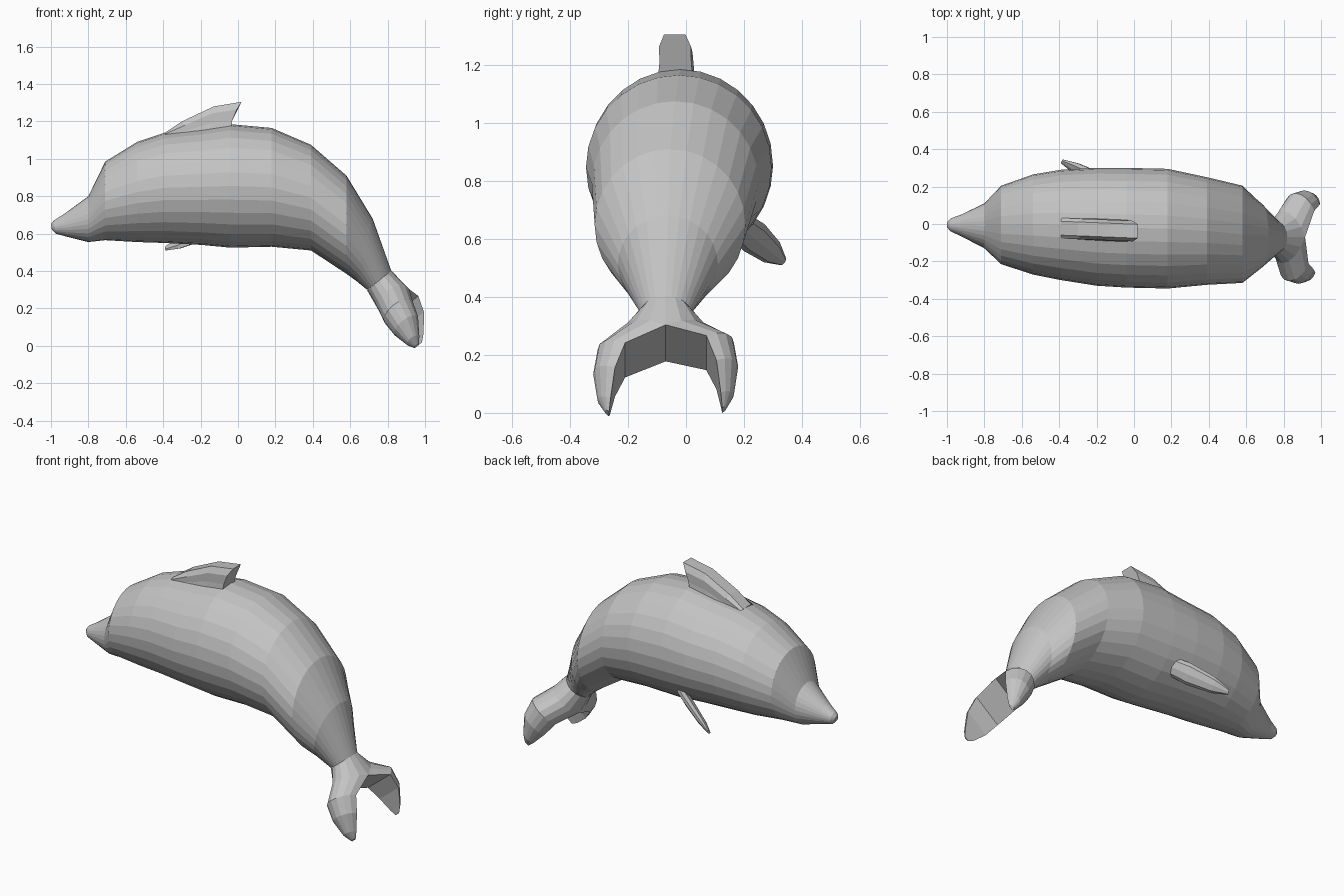
import bpy, math
from mathutils import Vector

if "Cube" in bpy.data.objects:
    bpy.data.objects.remove(bpy.data.objects["Cube"])

skin = bpy.data.materials.new("grey_skin")
skin.diffuse_color = (0.55, 0.55, 0.55, 1)
skin.use_nodes = True
skin.node_tree.nodes["Principled BSDF"].inputs["Base Color"].default_value = skin.diffuse_color


def loft(name, rings, skip=lambda j, i: False, cap_start=True):
    """Skin a list of equal-length point rings and close the ends."""
    n = len(rings[0])
    verts = [p for r in rings for p in r]
    faces = [(j * n + i, j * n + (i + 1) % n, (j + 1) * n + (i + 1) % n, (j + 1) * n + i)
             for j in range(len(rings) - 1) for i in range(n) if not skip(j, i)]
    if cap_start:
        faces.append(tuple(range(n))[::-1])
    faces.append(tuple(range((len(rings) - 1) * n, len(rings) * n)))
    mesh = bpy.data.meshes.new(name)
    mesh.from_pydata([tuple(v) for v in verts], [], faces)
    mesh.materials.append(skin)
    ob = bpy.data.objects.new(name, mesh)
    bpy.context.collection.objects.link(ob)
    # consistent outward normals
    bpy.context.view_layer.objects.active = ob
    ob.select_set(True)
    bpy.ops.object.mode_set(mode='EDIT')
    bpy.ops.mesh.select_all(action='SELECT')
    bpy.ops.mesh.normals_make_consistent(inside=False)
    bpy.ops.object.mode_set(mode='OBJECT')
    ob.select_set(False)
    return ob


# Body: top x, top z, bottom x, bottom z, left y, right y
SECTIONS = [
    (-1.00, 0.65, -0.995, 0.62, -0.02, 0.01),
    (-0.985, 0.67, -0.975, 0.60, -0.04, 0.03),
    (-0.93, 0.705, -0.92, 0.585, -0.065, 0.05),
    (-0.80, 0.80, -0.80, 0.555, -0.13, 0.11),
    (-0.71, 0.985, -0.71, 0.565, -0.215, 0.205),
    (-0.54, 1.09, -0.54, 0.555, -0.27, 0.265),
    (-0.39, 1.14, -0.39, 0.55, -0.30, 0.29),
    (-0.20, 1.16, -0.20, 0.54, -0.33, 0.30),
    (-0.04, 1.185, -0.04, 0.525, -0.34, 0.30),
    (0.18, 1.165, 0.18, 0.53, -0.345, 0.295),
    (0.39, 1.075, 0.39, 0.51, -0.325, 0.25),
    (0.58, 0.91, 0.58, 0.385, -0.315, 0.205),
    (0.72, 0.68, 0.635, 0.345, -0.235, 0.11),
    (0.82, 0.40, 0.69, 0.30, -0.155, 0.015),
]
SIDES = 28
rings = []
for tx, tz, bx, bz, y0, y1 in SECTIONS:
    mid = Vector(((tx + bx) / 2, (y0 + y1) / 2, (tz + bz) / 2))
    up = Vector(((tx - bx) / 2, 0, (tz - bz) / 2))
    side = Vector((0, (y1 - y0) / 2, 0))
    rings.append([mid + up * math.cos(a) + side * math.sin(a)
                  for a in (2 * math.pi * i / SIDES for i in range(SIDES))])
loft("body", rings)

# Dorsal fin: base x, base z, top x, top z
rings = []
for xb, zb, xt, zt in [(-0.39, 1.11, -0.39, 1.14), (-0.26, 1.12, -0.30, 1.20),
                       (-0.15, 1.13, -0.13, 1.28), (-0.04, 1.14, 0.02, 1.305)]:
    ring = []
    for f, w in [(0, .062), (.4, .055), (.75, .055), (1, .037),
                 (1, -.037), (.75, -.055), (.4, -.055), (0, -.062)]:
        x = xb + (xt - xb) * f * f
        ring.append(Vector((x, -0.03 - 0.04 * (x + 0.2) + w, zb + (zt - zb) * f)))
    rings.append(ring)
loft("dorsal_fin", rings)

# Side fin: a swept leaf on the left flank
root, tip = Vector((-0.08, 0.18, 0.65)), Vector((-0.385, 0.335, 0.522))
chord = Vector((0.2, 0.6, 0.75)).normalized()
normal = (tip - root).cross(chord).normalized()
rings = []
for t, w, h in [(0, .05, .022), (.35, .06, .025), (.75, .045, .02), (1, .016, .008)]:
    rings.append([root.lerp(tip, t) + chord * w * math.cos(a) + normal * h * math.sin(a)
                  for a in (math.pi * i / 4 for i in range(8))])
loft("side_fin", rings)

# Tail flukes: thick prongs, flat on the inner side and rounded outside
STEM = Vector((0.755, -0.07, 0.35))
AXIS = Vector((0.63, 0, -0.78))
BACK = Vector((0.78, 0, 0.63))
# inner along, inner out, outer along, outer out, half thickness, lift, twist
FLUKE = [
    (0.00, 0.00, 0.00, 0.085, 0.083, 0.0, 0.0),
    (0.136, 0.00, 0.07, 0.14, 0.10, -0.005, 0.0),
    (0.195, 0.14, 0.15, 0.235, 0.095, -0.005, 0.02),
    (0.28, 0.175, 0.245, 0.25, 0.08, -0.02, 0.02),
    (0.365, 0.19, 0.345, 0.235, 0.04, -0.045, 0.015),
    (0.40, 0.195, 0.39, 0.21, 0.015, -0.055, 0.01),
]
ARC = 9
for name, s in (("left_fluke", 1), ("right_fluke", -1)):
    rings = []
    for ia, iv, oa, ov, t, lift, twist in FLUKE:
        ring = []
        for i in range(ARC):
            a = math.pi * i / (ARC - 1)
            k = math.sin(a)
            ring.append(STEM + AXIS * (ia + (oa - ia) * k)
                        + Vector((0, s * (iv + (ov - iv) * k), 0))
                        + BACK * (t * math.cos(a) + lift + s * twist))
        rings.append(ring)
    # the wall where both prongs meet stays open
    loft(name, rings, skip=lambda j, i: j == 0 and i == ARC - 1, cap_start=False)
